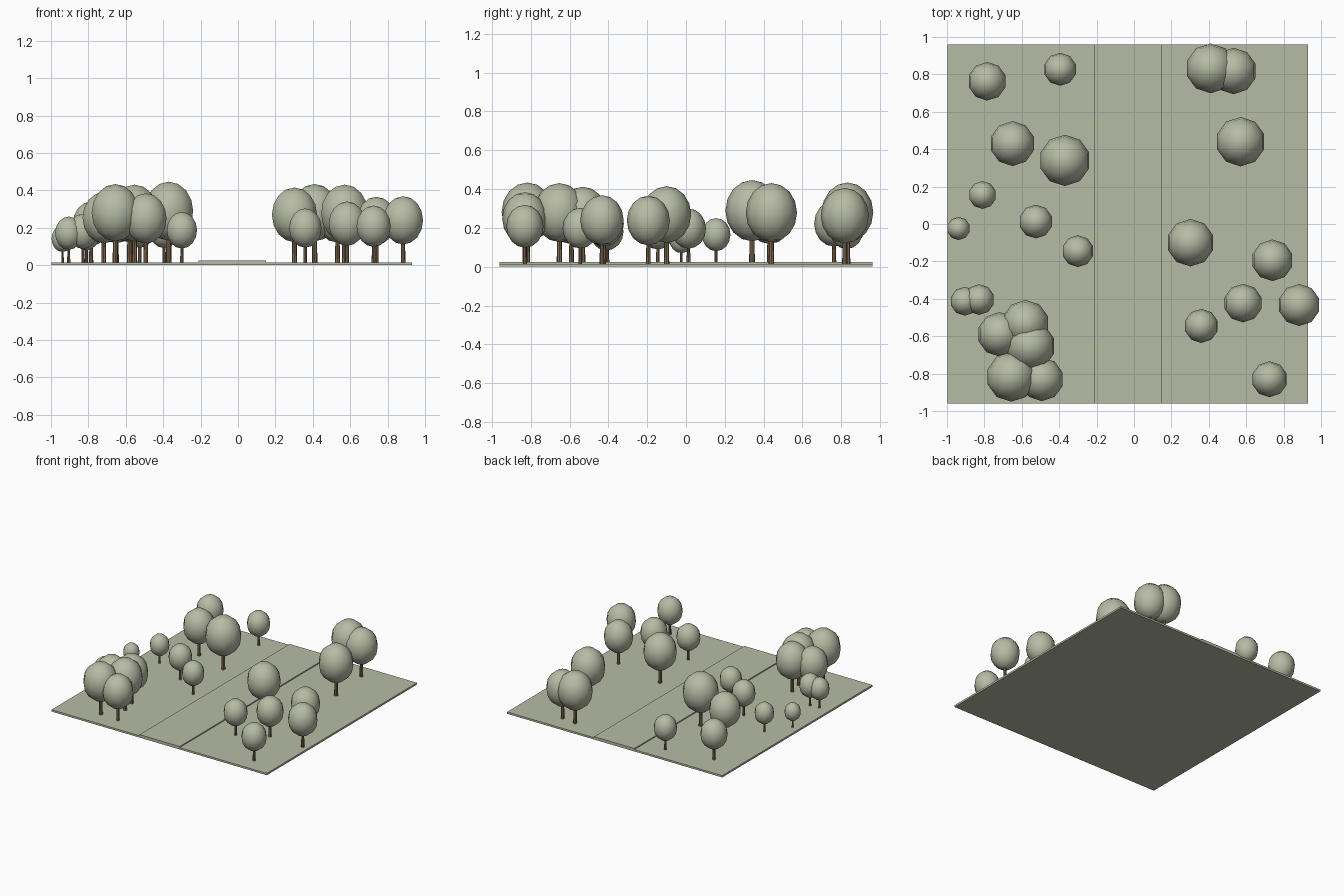
import bpy, bmesh
from mathutils import Matrix

if "Cube" in bpy.data.objects:
    bpy.data.objects.remove(bpy.data.objects["Cube"])


def material(name, rgb):
    m = bpy.data.materials.new(name)
    m.diffuse_color = (*rgb, 1)
    m.use_nodes = True
    m.node_tree.nodes["Principled BSDF"].inputs["Base Color"].default_value = m.diffuse_color
    return m


GREEN = material("sage green", (0.47, 0.50, 0.375))
BROWN = material("bark brown", (0.23, 0.15, 0.085))


def add_object(name, bm, mat, smooth=False):
    mesh = bpy.data.meshes.new(name)
    for f in bm.faces:
        f.smooth = smooth
    bm.to_mesh(mesh)
    bm.free()
    mesh.materials.append(mat)
    ob = bpy.data.objects.new(name, mesh)
    bpy.context.collection.objects.link(ob)
    return ob


def box(name, x0, x1, y0, y1, z0, z1, mat):
    bm = bmesh.new()
    m = Matrix.Translation(((x0 + x1) / 2, (y0 + y1) / 2, (z0 + z1) / 2))
    m = m @ Matrix.Diagonal((x1 - x0, y1 - y0, z1 - z0, 1))
    bmesh.ops.create_cube(bm, size=1, matrix=m)
    return add_object(name, bm, mat)


def tree(i, x, y, r):
    zc = 0.02 + 1.96 * r          # crown centre height scales with its size
    # trunk
    bm = bmesh.new()
    z0, z1 = 0.014, zc - 0.6 * r
    bmesh.ops.create_cone(bm, cap_ends=True, segments=8,
                          radius1=0.11 * r, radius2=0.085 * r, depth=z1 - z0,
                          matrix=Matrix.Translation((x, y, (z0 + z1) / 2)))
    add_object(f"tree_trunk_{i}", bm, BROWN)
    # crown, slightly taller than wide
    bm = bmesh.new()
    m = Matrix.Translation((x, y, zc)) @ Matrix.Diagonal((1, 1, 1.15, 1))
    bmesh.ops.create_uvsphere(bm, u_segments=10, v_segments=8, radius=r, matrix=m)
    add_object(f"tree_crown_{i}", bm, GREEN, smooth=True)


# Lawn and raised strip
box("lawn", -0.997, 0.93, -0.96, 0.96, 0, 0.015, GREEN)
box("path_strip", -0.21, 0.15, -0.96, 0.96, 0.005, 0.024, GREEN)

# Trees: x, y, crown radius
TREES = [
    (-.785, .763, .103), (-.395, .827, .088), (.41, .832, .133), (.532, .818, .124),
    (-.65, .43, .12), (-.37, .34, .137), (.57, .44, .132), (-.81, .155, .074),
    (-.938, -.024, .062), (-.525, .013, .09), (-.30, -.145, .085), (.302, -.10, .127),
    (.74, -.194, .111), (.883, -.433, .112), (.583, -.423, .103), (.36, -.545, .091),
    (.725, -.83, .096), (-.905, -.413, .077), (-.828, -.404, .082), (-.718, -.59, .119),
    (-.58, -.532, .126), (-.553, -.652, .132), (-.656, -.817, .133), (-.493, -.83, .117),
]
for i, (x, y, r) in enumerate(TREES, 1):
    tree(i, x, y, r)
